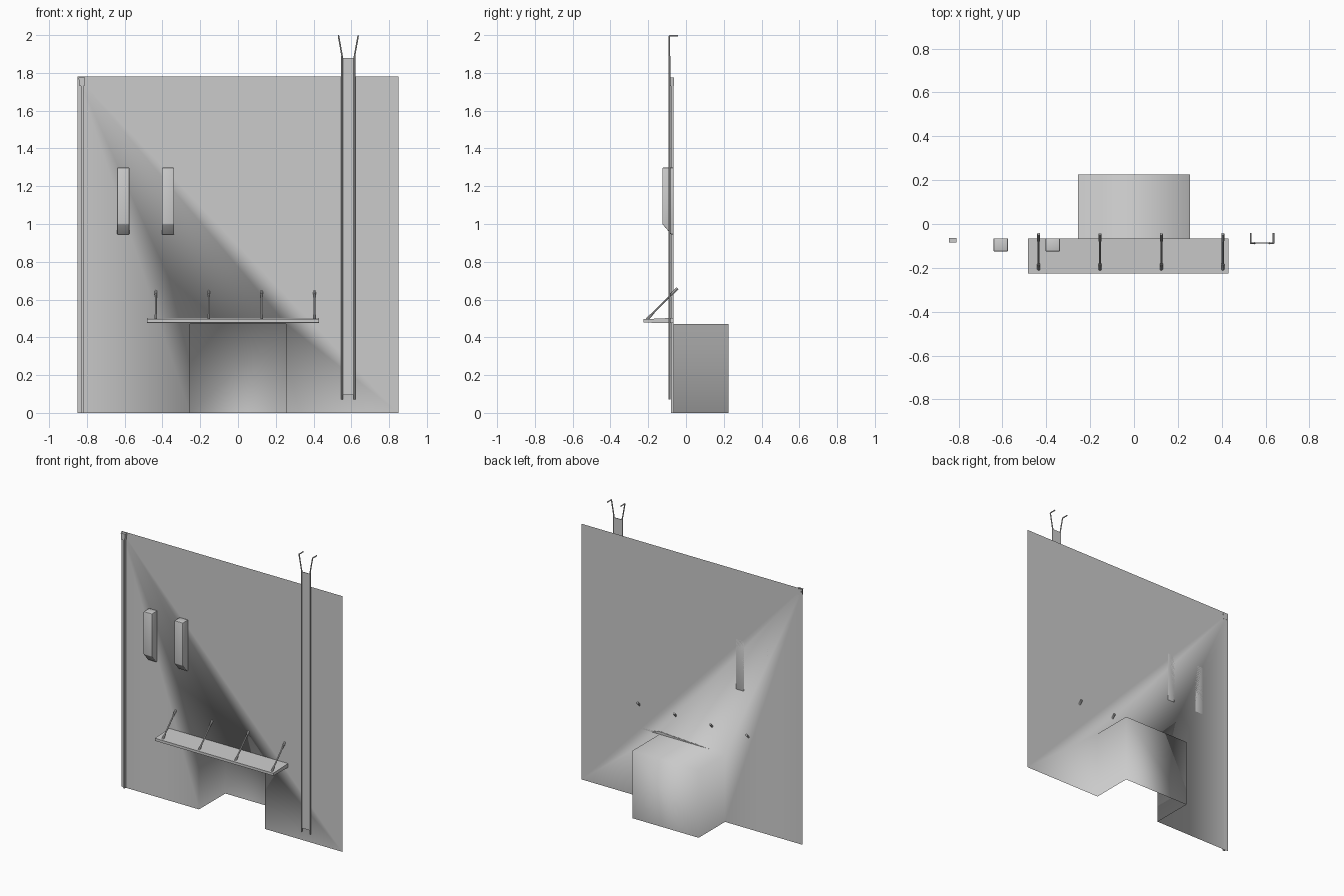
import bpy, bmesh, math
from mathutils import Vector

if "Cube" in bpy.data.objects:
    bpy.data.objects.remove(bpy.data.objects["Cube"])

WALL_Y = -0.065


def add_object(name, bm, smooth=None):
    mesh = bpy.data.meshes.new(name)
    bm.to_mesh(mesh)
    bm.free()
    obj = bpy.data.objects.new(name, mesh)
    bpy.context.collection.objects.link(obj)
    if smooth is not None:
        bpy.ops.object.select_all(action='DESELECT')
        obj.select_set(True)
        bpy.context.view_layer.objects.active = obj
        bpy.ops.object.shade_smooth_by_angle(angle=math.radians(smooth))
    return obj


def prism(name, profile, x0, x1, bevel=0.0, smooth=None):
    """Extrude a (y, z) side profile along x."""
    bm = bmesh.new()
    face = bm.faces.new([bm.verts.new((x0, y, z)) for y, z in profile])
    ext = bmesh.ops.extrude_face_region(bm, geom=[face])
    verts = [v for v in ext["geom"] if isinstance(v, bmesh.types.BMVert)]
    bmesh.ops.translate(bm, verts=verts, vec=(x1 - x0, 0, 0))
    bmesh.ops.recalc_face_normals(bm, faces=bm.faces)
    if bevel:
        bmesh.ops.bevel(bm, geom=list(bm.edges), offset=bevel, segments=2,
                        affect='EDGES', profile=0.5)
    return add_object(name, bm, smooth)


def box(name, x, y, z):
    return prism(name, [(y[0], z[0]), (y[1], z[0]), (y[1], z[1]), (y[0], z[1])], *x)


def rod(name, points, radii, sides=8):
    """Round rod through points, made of one cylinder per segment."""
    bm = bmesh.new()
    for a, b, r in zip(points, points[1:], radii):
        a, b = Vector(a), Vector(b)
        d = b - a
        mat = d.to_track_quat('Z', 'Y').to_matrix().to_4x4()
        mat.translation = (a + b) / 2
        bmesh.ops.create_cone(bm, cap_ends=True, segments=sides, radius1=r,
                              radius2=r, depth=d.length, matrix=mat)
    return add_object(name, bm, 40)


# Wall sheet with an open-bottomed niche behind it
bm = bmesh.new()
W, H, N, T, D = 0.85, 1.78, 0.255, 0.47, 0.225
outline = [(-W, 0), (-N, 0), (-N, T), (N, T), (N, 0), (W, 0), (W, H), (-W, H)]
front = [bm.verts.new((x, WALL_Y, z)) for x, z in outline]
back = [bm.verts.new((x, D, z)) for x, z in outline[1:5]]
bm.faces.new(front)
for i in range(3):
    bm.faces.new([front[i + 2], front[i + 1], back[i], back[i + 1]])
bm.faces.new([back[0], back[3], back[2], back[1]])
add_object("wall_with_niche", bm, 180)

# Shelf
prism("shelf", [(-0.225, 0.478), (WALL_Y, 0.475), (WALL_Y, 0.503), (-0.225, 0.496)],
      -0.483, 0.43)

# Slanted shelf stays with thicker end sleeves, passing through the wall
lo, hi = Vector((0, -0.207, 0.495)), Vector((0, -0.045, 0.66))
for i in range(4):
    off = Vector((-0.435 + 0.28 * i, 0, 0))
    pts = [off + lo.lerp(hi, t) for t in (0, 0.15, 0.8, 1)]
    rod(f"shelf_stay_{i + 1}", pts, (0.007, 0.005, 0.007))

# Two wall pads with slanted lower ends
pad = [(WALL_Y, 0.945), (-0.078, 0.945), (-0.125, 1.0), (-0.125, 1.298), (WALL_Y, 1.298)]
for i, x in enumerate((-0.64, -0.403)):
    prism(f"wall_pad_{i + 1}", pad, x, x + 0.065, 0.003, 50)

# Tall strip held by two forked side rods
box("strip_panel", (0.551, 0.617), (-0.088, -0.084), (0.095, 1.88))
for name, s in (("left", -1), ("right", 1)):
    c = 0.584
    pts = [(c + s * 0.033, -0.088, 0.07), (c + s * 0.033, -0.088, 1.89),
           (c + s * 0.052, -0.088, 1.996), (c + s * 0.052, -0.042, 1.996)]
    rod(f"strip_rod_{name}", pts, (0.005, 0.004, 0.004))

# Thin corner post and its tapered head
box("corner_post", (-0.832, -0.818), (-0.079, WALL_Y), (0.0, 1.75))
bm = bmesh.new()
bmesh.ops.create_cube(bm, size=1)
for v in bm.verts:
    half = 0.017 if v.co.z > 0 else 0.013
    v.co = (-0.827 + math.copysign(half, v.co.x), -0.0745 + v.co.y * 0.021,
            1.753 + v.co.z * 0.044)
add_object("corner_post_head", bm)
